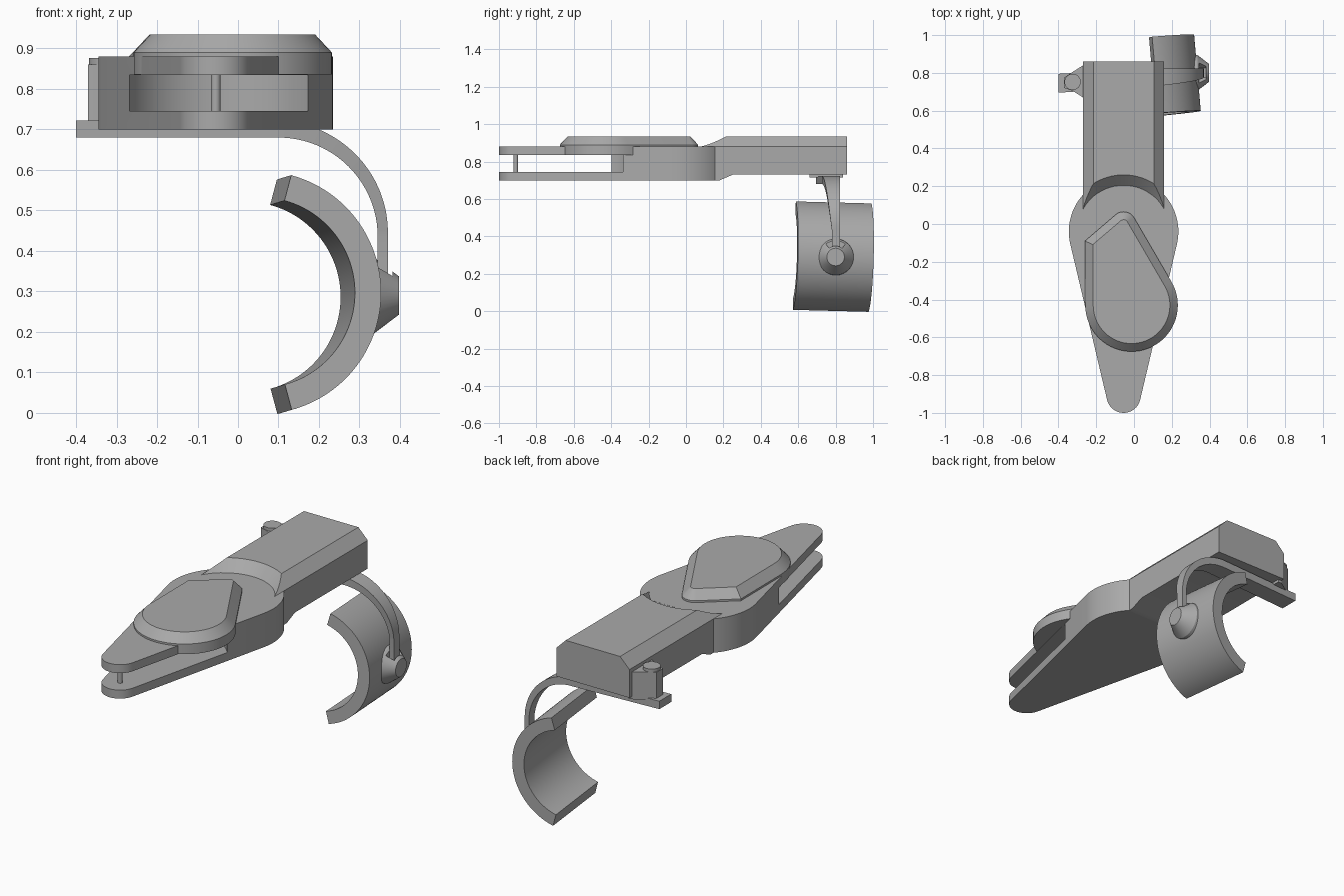
import bpy, bmesh, math
from mathutils import Matrix, Vector

old = bpy.data.objects.get("Cube")
if old:
    bpy.data.objects.remove(old, do_unlink=True)

GREY = (0.4, 0.4, 0.4, 1)
mat = bpy.data.materials.new("plain grey")
mat.use_nodes = True
mat.diffuse_color = GREY
mat.node_tree.nodes["Principled BSDF"].inputs["Base Color"].default_value = GREY


def arc(cx, cy, r, a0, a1, n=16):
    """Points on an arc, angles in degrees."""
    angles = [math.radians(a0 + (a1 - a0) * i / n) for i in range(n + 1)]
    return [(cx + r * math.cos(a), cy + r * math.sin(a)) for a in angles]


def loft(name, loops):
    """Skin a row of matching loops and cap both ends."""
    bm = bmesh.new()
    rings = [[bm.verts.new(p) for p in loop] for loop in loops]
    for a, b in zip(rings, rings[1:]):
        for i in range(len(a)):
            j = (i + 1) % len(a)
            bm.faces.new((a[i], a[j], b[j], b[i]))
    bm.faces.new(rings[0])
    bm.faces.new(rings[-1])
    bmesh.ops.recalc_face_normals(bm, faces=bm.faces)
    mesh = bpy.data.meshes.new(name)
    bm.to_mesh(mesh)
    bm.free()
    ob = bpy.data.objects.new(name, mesh)
    bpy.context.collection.objects.link(ob)
    mesh.materials.append(mat)
    return ob


def prism(name, outline, lo, hi, axis="z"):
    """Extrude a 2D outline along one axis."""
    place = {"z": lambda p, h: (p[0], p[1], h),
             "y": lambda p, h: (p[0], h, p[1]),
             "x": lambda p, h: (h, p[0], p[1])}[axis]
    return loft(name, [[place(p, h) for p in outline] for h in (lo, hi)])


def cut(ob, cutter):
    """Subtract the cutter and hide it."""
    mod = ob.modifiers.new("cut", "BOOLEAN")
    mod.operation = "DIFFERENCE"
    mod.solver = "EXACT"
    mod.object = cutter
    bpy.context.view_layer.objects.active = ob
    bpy.ops.object.modifier_apply(modifier=mod.name)
    bpy.data.objects.remove(cutter, do_unlink=True)


def finish(ob):
    bpy.ops.object.select_all(action="DESELECT")
    ob.select_set(True)
    bpy.context.view_layer.objects.active = ob
    bpy.ops.object.shade_smooth_by_angle(angle=math.radians(25))


MX, MY = -0.055, -0.04          # centre of the round body
NOSE_Y = -0.91
parts = []

# Teardrop body with a slot open to the nose
lean = math.degrees(math.asin(0.2 / (MY - NOSE_Y)))
outline = (arc(MX, MY, 0.29, -lean, 42) + arc(MX, MY, 0.29, 138, 180 + lean)
           + arc(MX, NOSE_Y, 0.09, 180 + lean, 360 - lean))
body = prism("body", outline, 0.70, 0.88)
slot = ([(-0.5, -1.2), (0.5, -1.2), (0.5, -0.33), (0.18, -0.33)]
        + arc(-0.03, -0.5, 0.26, 35, 160) + [(-0.5, -0.44)])
cut(body, prism("slot_cutter", slot, 0.745, 0.835))
parts.append(body)

# Pin between the two jaws
parts.append(prism("pin", arc(MX, NOSE_Y, 0.012, 0, 345, 23), 0.74, 0.84))


# Offset cover with a sloped rim
def cover_loop(inset, z):
    pts = (arc(-0.013, -0.43, 0.245 - inset, 180, 390, 40)
           + arc(MX, 0, 0.065 - inset, 30, 130, 12)
           + [(-0.26 + inset, -0.09 - 0.45 * inset)])
    return [(x, y, z) for x, y in pts]


parts.append(loft("cover", [cover_loop(0, 0.836), cover_loop(0, 0.89),
                            cover_loop(0.042, 0.935)]))

# Arm with chamfered top edges and a conical scoop around the body
side = [(0.08, 0.705), (0.10, 0.70), (0.18, 0.70), (0.25, 0.73),
        (0.86, 0.73), (0.86, 0.935), (0.08, 0.935)]
arm = prism("arm", side, -0.27, 0.16, "x")
for s, edge in ((-1, -0.27), (1, 0.16)):
    corner = [(edge - s * 0.055, 0.935), (edge + s * 0.055, 0.825),
              (edge + s * 0.2, 0.825), (edge + s * 0.2, 1.1), (edge - s * 0.055, 1.1)]
    cut(arm, prism("chamfer_cutter", corner, -0.2, 1.1, "y"))
scoop = [[(x, y, z) for x, y in arc(MX, MY, r, 0, 354, 59)]
         for r, z in ((0.245, 0.8795), (0.345, 0.98))]
cut(arm, loft("scoop_cutter", scoop))
parts.append(arm)

# Hinge lug and its screw on the side of the arm
lug = ([(-0.25, 0.66), (-0.27, 0.67)] + [(-0.325, 0.705), (-0.37, 0.72),
       (-0.37, 0.775), (-0.325, 0.805)] + [(-0.27, 0.84), (-0.25, 0.84)])
parts.append(prism("hinge_lug", lug, 0.715, 0.86))
parts.append(prism("hinge_screw", arc(-0.325, 0.752, 0.043, 0, 350, 35), 0.71, 0.876))

# Tapering strap: flat tab, quarter bend, straight drop
def strap_loop(inner, outer, y, w):
    (xi, zi), (xo, zo) = inner, outer
    return [(xi, y - w / 2, zi), (xi, y + w / 2, zi),
            (xo, y + w / 2, zo), (xo, y - w / 2, zo)]


loops = [strap_loop((-0.4, 0.68), (-0.4, 0.722), 0.745, 0.10)]
STEPS = 24
for i in range(STEPS + 1):
    f = i / STEPS
    a = math.pi / 2 * (1 - f)
    r = 0.245
    d = Vector((math.cos(a), math.sin(a)))
    c = Vector((0.1, 0.435))
    loops.append(strap_loop(c + d * r, c + d * (r + 0.042 - 0.017 * f),
                            0.775 + 0.027 * f, 0.095 - 0.05 * f))
loops.append(strap_loop((0.345, 0.29), (0.37, 0.29), 0.802, 0.045))
parts.append(loft("strap", loops))

# Open cuff, slightly turned
ring = arc(0, 0, 0.30, -75, 75, 48) + arc(0, 0, 0.235, 75, -75, 48)
cuff = prism("cuff", ring, -0.203, 0.203, "y")
cuff.data.transform(Matrix.Translation((0.037, 0.775, 0.292))
                    @ Matrix.Rotation(math.radians(5), 4, "Z")
                    @ Matrix.Rotation(math.radians(-1.5), 4, "X"))
parts.append(cuff)

# Conical socket with a notch for the strap
cone = [[(x, y, z) for y, z in arc(0.80, 0.29, r, 0, 352, 45)]
        for x, r in ((0.315, 0.098), (0.335, 0.095), (0.398, 0.047))]
socket = loft("cuff_socket", cone)
notch = [(0.775, 0.325), (0.825, 0.325), (0.90, 0.42), (0.70, 0.42)]
cut(socket, prism("notch_cutter", notch, 0.345, 0.382, "x"))
parts.append(socket)

for ob in parts:
    finish(ob)
